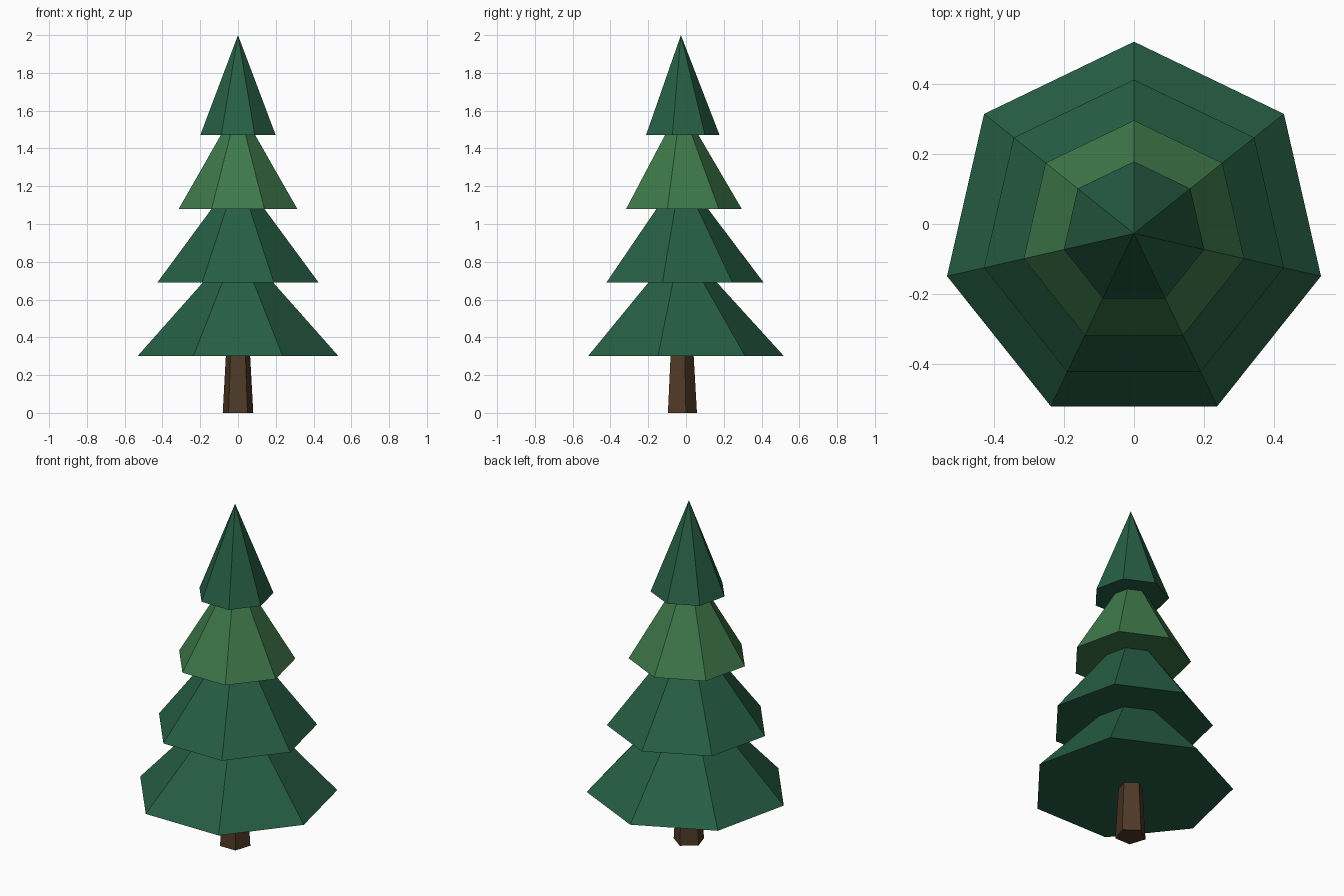
import bpy
import math

cube = bpy.data.objects.get("Cube")
if cube:
    bpy.data.objects.remove(cube, do_unlink=True)

CENTRE_Y = -0.027


def make_material(name, rgb):
    mat = bpy.data.materials.new(name)
    mat.use_nodes = True
    colour = (*rgb, 1.0)
    mat.diffuse_color = colour
    mat.node_tree.nodes["Principled BSDF"].inputs["Base Color"].default_value = colour
    return mat


def add_cone(name, sides, base_radius, top_radius, base_z, height, mat):
    """Flat-shaded cone with one corner pointing to the back (+y)."""
    bpy.ops.mesh.primitive_cone_add(
        vertices=sides, radius1=base_radius, radius2=top_radius, depth=height,
        location=(0, CENTRE_Y, base_z + height / 2))
    obj = bpy.context.object
    obj.name = name
    # Turn the first corner to +y
    first = obj.data.vertices[0].co
    obj.rotation_euler.z = math.pi / 2 - math.atan2(first.y, first.x)
    obj.data.materials.append(mat)
    return obj


dark_green = make_material("dark green", (0.0194, 0.112, 0.058))
light_green = make_material("light green", (0.048, 0.188, 0.067))
bark_brown = make_material("bark brown", (0.080, 0.041, 0.020))

# Tapered five-sided trunk, ending inside the lowest tier
add_cone("trunk", 5, 0.085, 0.062, 0.0, 0.4, bark_brown)

# Four stacked seven-sided foliage tiers: name, radius, base, height, colour
tiers = [
    ("bottom_foliage", 0.546, 0.30, 0.60, dark_green),
    ("lower_foliage", 0.438, 0.69, 0.58, dark_green),
    ("upper_foliage", 0.322, 1.08, 0.55, light_green),
    ("top_foliage", 0.205, 1.47, 0.53, dark_green),
]
for name, radius, base, height, mat in tiers:
    add_cone(name, 7, radius, 0.0, base, height, mat)
